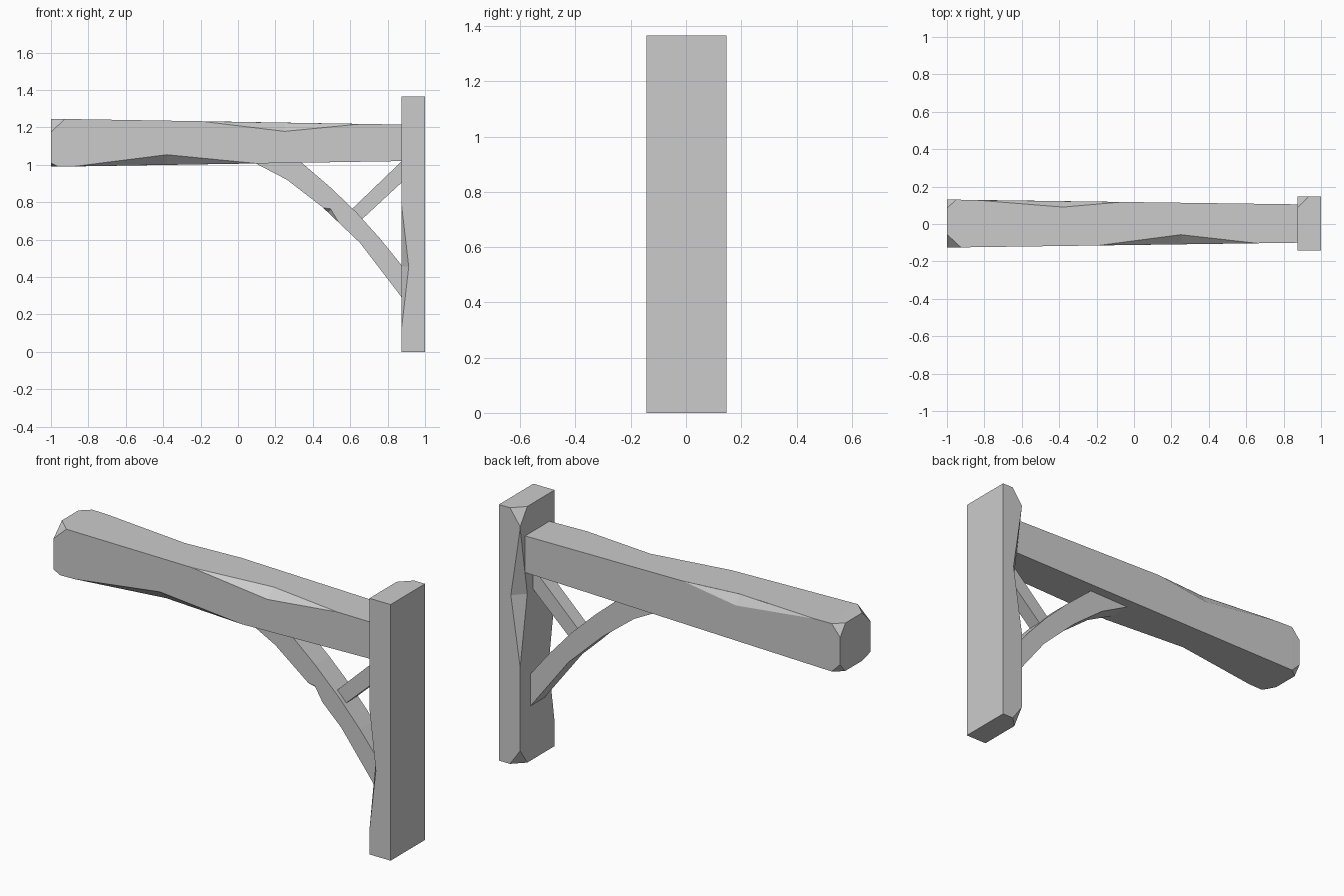
import bpy, bmesh
from itertools import product
from mathutils import Vector

if "Cube" in bpy.data.objects:
    bpy.data.objects.remove(bpy.data.objects["Cube"])

wood = bpy.data.materials.new("grey_timber")
wood.use_nodes = True
GREY = (0.6, 0.6, 0.6, 1)
wood.diffuse_color = GREY
wood.node_tree.nodes["Principled BSDF"].inputs["Base Color"].default_value = GREY


def finish(name, bm):
    bmesh.ops.recalc_face_normals(bm, faces=bm.faces)
    mesh = bpy.data.meshes.new(name)
    bm.to_mesh(mesh)
    bm.free()
    mesh.materials.append(wood)
    obj = bpy.data.objects.new(name, mesh)
    bpy.context.collection.objects.link(obj)
    return obj


def hull(name, points):
    bm = bmesh.new()
    for p in points:
        bm.verts.new(p)
    bmesh.ops.convex_hull(bm, input=bm.verts)
    bmesh.ops.dissolve_limit(bm, angle_limit=0.005, verts=bm.verts, edges=bm.edges)
    return finish(name, bm)


def timber(name, corners, cuts):
    """Convex block; each listed corner is sliced off by (dx, dy, dz)."""
    points = []
    for key, p in corners.items():
        if key in cuts:
            for axis, amount in enumerate(cuts[key]):
                q = p.copy()
                q[axis] -= key[axis] * amount
                points.append(q)
        else:
            points.append(p)
    return hull(name, points)


def chip(obj, start, end, axis, span, d1, d2):
    """Hew a shallow notch from an edge: deepest at the middle of the span."""
    low, mid, high = (start.lerp(end, (v - start[axis]) / (end[axis] - start[axis])) for v in span)
    d1, d2 = Vector(d1), Vector(d2)
    cutter = hull("notch_cutter", [low, high, mid + d1, mid + d2, mid - d1 - d2])
    cutter.hide_render = True
    mod = obj.modifiers.new("notch", "BOOLEAN")
    mod.operation, mod.solver, mod.object = "DIFFERENCE", "EXACT", cutter
    graph = bpy.context.evaluated_depsgraph_get()
    graph.update()
    mesh = bpy.data.meshes.new_from_object(obj.evaluated_get(graph))
    obj.modifiers.clear()
    obj.data = mesh
    bpy.data.objects.remove(cutter)


# Tapered main beam with hewn free end
beam_corners = {}
for sx, sy, sz in product((-1, 1), repeat=3):
    if sx < 0:
        p = (-1, 0.13 if sy > 0 else -0.125, 1.245 if sz > 0 else 0.99)
    else:
        p = (0.88, 0.105 if sy > 0 else -0.1, 1.215 if sz > 0 else 1.02)
    beam_corners[sx, sy, sz] = Vector(p)
beam = timber("beam", beam_corners, {
    (-1, -1, 1): (0.075, 0.07, 0.07),
    (-1, 1, 1): (0.05, 0.045, 0.06),
    (-1, -1, -1): (0.04, 0.07, 0.02),
    (-1, 1, -1): (0.05, 0.04, 0.05),
})
for sy, sz, span, d1, d2 in (
    (-1, 1, (-0.2, 0.25, 0.66), (0, 0, -0.047), (0, 0.052, 0)),
    (-1, -1, (-0.88, -0.38, 0.1), (0, 0, 0.055), (0, 0.055, 0)),
    (1, 1, (-0.86, -0.38, -0.06), (0, 0, -0.05), (0, -0.032, 0)),
):
    chip(beam, beam_corners[-1, sy, sz], beam_corners[1, sy, sz], 0, span, d1, d2)

# Upright wall post
post_corners = {
    (sx, sy, sz): Vector((1 if sx > 0 else 0.875, 0.147 if sy > 0 else -0.143, 1.365 if sz > 0 else 0))
    for sx, sy, sz in product((-1, 1), repeat=3)}
post = timber("wall_post", post_corners, {
    (-1, 1, 1): (0.06, 0.06, 0.085),
    (-1, 1, -1): (0.06, 0.06, 0.085),
})
for sy, span, d1, d2 in (
    (-1, (0.13, 0.455, 0.78), (0.038, 0, 0), (0, 0.05, 0)),
    (1, (0.53, 0.9, 1.27), (0.055, 0, 0), (0, -0.06, 0)),
):
    chip(post, post_corners[-1, sy, -1], post_corners[-1, sy, 1], 2, span, d1, d2)


# Curved brace and short strut: side profiles given depth
def plank(name, lower, upper, half_depth):
    bm = bmesh.new()
    rings = [[bm.verts.new((x, y, z)) for (x, z), y in
              ((lo, -half_depth), (lo, half_depth), (up, half_depth), (up, -half_depth))]
             for lo, up in zip(lower, upper)]
    for a, b in zip(rings, rings[1:]):
        for i in range(4):
            j = (i + 1) % 4
            bm.faces.new((a[i], a[j], b[j], b[i]))
    bm.faces.new(rings[0])
    bm.faces.new(rings[-1])
    return finish(name, bm)


outer = [(0.08, 1.015), (0.262, 0.92), (0.45, 0.775), (0.652, 0.583), (0.89, 0.272)]
inner = [(0.33, 1.02), (0.497, 0.877), (0.636, 0.743), (0.76, 0.605), (0.89, 0.444)]
brace = plank("curved_brace", outer, inner, 0.06)
chip(brace, Vector((0.45, -0.06, 0.775)), Vector((0.652, -0.06, 0.583)), 0,
     (0.455, 0.48, 0.54), (0.015, 0, 0.018), (0, 0.025, 0))
plank("strut", [(0.65, 0.697), (0.89, 0.919)], [(0.597, 0.752), (0.89, 1.033)], 0.038)
